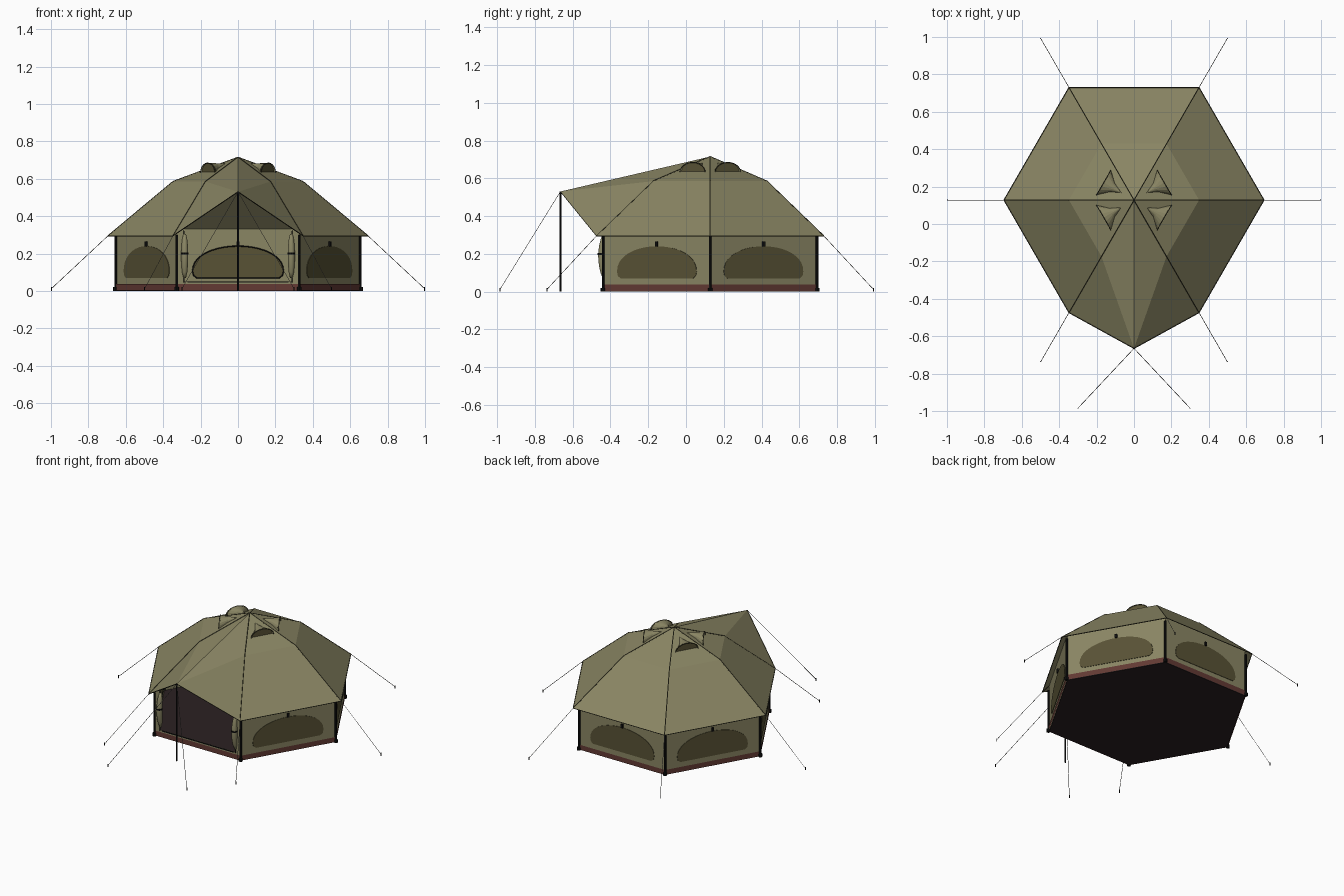
import bpy, bmesh, math
from mathutils import Vector, Matrix

if "Cube" in bpy.data.objects:
    bpy.data.objects.remove(bpy.data.objects["Cube"])

CY = 0.128                                   # centre of the hexagon in y
R_EAVE, R_MID, R_WALL = 0.695, 0.348, 0.65
Z_EAVE, Z_MID, Z_TOP, Z_WALL = 0.295, 0.585, 0.715, 0.33
COS30 = math.cos(math.pi / 6)


def material(name, r, g, b):
    m = bpy.data.materials.new(name)
    m.diffuse_color = (r, g, b, 1)
    m.use_nodes = True
    m.node_tree.nodes["Principled BSDF"].inputs["Base Color"].default_value = m.diffuse_color
    return m


CANVAS = material("olive canvas", 0.255, 0.238, 0.127)
MESH = material("dark olive mesh", 0.098, 0.085, 0.036)
SEAM = material("seam olive", 0.045, 0.043, 0.022)
SKIRT = material("maroon skirt", 0.125, 0.042, 0.034)
FLOOR = material("dark floor", 0.024, 0.015, 0.016)
BLACK = material("black fittings", 0.006, 0.006, 0.006)
ROPE = material("grey rope", 0.09, 0.09, 0.085)


def add(name, bm, mat):
    me = bpy.data.meshes.new(name)
    bm.to_mesh(me)
    bm.free()
    me.materials.append(mat)
    ob = bpy.data.objects.new(name, me)
    bpy.context.collection.objects.link(ob)
    return ob


def mesh(name, verts, faces, mat):
    bm = bmesh.new()
    vs = [bm.verts.new(v) for v in verts]
    for f in faces:
        bm.faces.new([vs[i] for i in f])
    bmesh.ops.recalc_face_normals(bm, faces=bm.faces)
    return add(name, bm, mat)


def rods(name, segments, r, mat, sides=6):
    """Straight round rods between pairs of points, in one object."""
    bm = bmesh.new()
    for a, b in segments:
        a, b = Vector(a), Vector(b)
        d = b - a
        rot = d.to_track_quat('Z', 'Y').to_matrix().to_4x4()
        bmesh.ops.create_cone(bm, cap_ends=True, segments=sides, radius1=r, radius2=r,
                              depth=d.length, matrix=Matrix.Translation((a + b) / 2) @ rot)
    return add(name, bm, mat)


def box(name, center, size, mat, frame=Matrix.Identity(4)):
    bm = bmesh.new()
    bmesh.ops.create_cube(bm, size=1, matrix=frame @ Matrix.Translation(center)
                          @ Matrix.Diagonal((*size, 1)))
    return add(name, bm, mat)


def corner(i, r, z):
    a = math.radians(60 * i)
    return Vector((r * math.cos(a), CY + r * math.sin(a), z))


def panel_frame(i):
    """Local frame of side i: x along the wall, y outward, origin on the hexagon axis."""
    a = math.radians(60 * i + 30)
    return Matrix.Translation((0, CY, 0)) @ Matrix.Rotation(a - math.pi / 2, 4, 'Z')


FRONT = 4                                    # side index that faces -y
apex = Vector((0, CY, Z_TOP))
peak = Vector((0, -0.665, 0.53))
eave = [corner(i, R_EAVE, Z_EAVE) for i in range(6)]
mid = [corner(i, R_MID, Z_MID) for i in range(6)]

# Roof sheet: five two-slope panels plus the porch canopy at the front
faces = []
for i in range(6):
    j = (i + 1) % 6
    if i == FRONT:
        faces += [(12, 6 + i, 13), (12, 13, 6 + j), (6 + i, i, 13), (6 + j, 13, j)]
    else:
        faces += [(12, 6 + i, 6 + j), (6 + i, i, j, 6 + j)]
mesh("roof", eave + mid + [apex, peak], faces, CANVAS)

# Seams on the ridges and round the eaves
seams = []
for i in range(6):
    seams += [(apex, mid[i]), (mid[i], eave[i])]
    if i != FRONT:
        seams.append((eave[i], eave[(i + 1) % 6]))
seams += [(eave[4], peak), (peak, eave[5])]
rods("roof_seams", seams, 0.0028, SEAM, 4)

# Floor and skirt band
bm = bmesh.new()
bmesh.ops.create_cone(bm, cap_ends=True, segments=6, radius1=R_WALL, radius2=R_WALL, depth=0.008,
                      matrix=Matrix.Translation((0, CY, 0.005)) @ Matrix.Rotation(math.pi / 6, 4, 'Z'))
# orient the slab so that a corner lies on +x
ang = math.atan2(next(iter(bm.verts)).co.y - CY, next(iter(bm.verts)).co.x)
off = ang - round(ang / (math.pi / 3)) * math.pi / 3
bmesh.ops.rotate(bm, verts=bm.verts, cent=(0, CY, 0), matrix=Matrix.Rotation(-off, 3, 'Z'))
add("floor", bm, FLOOR)
ring = [corner(i, R_WALL + 0.005, z) for z in (0.003, 0.037) for i in range(6)]
mesh("skirt", ring, [(i, (i + 1) % 6, 6 + (i + 1) % 6, 6 + i) for i in range(6)], SKIRT)

# Walls on the five closed sides
ring = [corner(i, R_WALL, z) for z in (0.008, Z_WALL) for i in range(6)]
mesh("walls", ring, [(i, (i + 1) % 6, 6 + (i + 1) % 6, 6 + i) for i in range(6) if i != FRONT], CANVAS)

# Arched window outline, flat at the bottom with softened corners
W, Z0, Z1, H = 0.243, 0.07, 0.105, 0.135
arch = [(W * math.cos(math.pi * k / 20), Z1 + H * math.sin(math.pi * k / 20) ** 0.9) for k in range(21)]
arch += [(-W + 0.005, 0.083), (-W + 0.022, Z0), (W - 0.022, Z0), (W - 0.005, 0.083)]
apo = R_WALL * COS30
for i in range(6):
    if i == FRONT:
        continue
    F = panel_frame(i)
    n = len(arch)
    pts = [F @ Vector((x, apo + d, z)) for d in (-0.003, 0.003) for x, z in arch]
    fs = [tuple(range(n)), tuple(range(n, 2 * n))]
    fs += [(k, (k + 1) % n, n + (k + 1) % n, n + k) for k in range(n)]
    mesh(f"window_{i}", pts, fs, MESH)
    inner = [F @ Vector((x, apo - 0.004, z)) for x, z in arch]
    rods(f"window_zip_{i}", [(inner[k], inner[(k + 1) % n]) for k in range(n)], 0.003, BLACK, 4)
    box(f"window_toggle_{i}", (0, apo + 0.004, 0.252), (0.014, 0.012, 0.026), BLACK, F)

# Corner poles with feet
rods("corner_poles", [(corner(i, R_WALL + 0.004, 0), corner(i, R_WALL + 0.004, 0.298)) for i in range(6)],
     0.0075, BLACK, 8)
rods("pole_feet", [(corner(i, R_WALL + 0.006, 0), corner(i, R_WALL + 0.006, 0.02)) for i in range(6)],
     0.012, BLACK, 8)

# Open doorway: jambs, sill and the two tied-back door rolls
FF = panel_frame(FRONT)
box("door_sill", (0, apo, 0.04), (0.62, 0.004, 0.02), CANVAS, FF)
box("door_sill_zip", (0, apo + 0.003, 0.047), (0.54, 0.005, 0.006), BLACK, FF)
for side, s in (("left", -1), ("right", 1)):
    yf = CY - apo
    box(f"door_jamb_{side}", (s * 0.307, yf, 0.18), (0.036, 0.004, 0.29), CANVAS)
    rods(f"door_zip_{side}", [((s * 0.288, yf - 0.003, 0.045), (s * 0.288, yf - 0.003, 0.32))], 0.003, BLACK, 4)
    bm = bmesh.new()
    rows = []
    for k in range(9):
        t = k / 8
        r = 0.007 + 0.012 * math.sin(math.pi * t) ** 0.6
        rows.append([bm.verts.new((s * 0.285 + r * math.cos(a), yf - 0.012 * math.sin(math.pi * t)
                                   + r * math.sin(a), 0.07 + 0.235 * t))
                     for a in [math.tau * q / 10 for q in range(10)]])
    for a, b in zip(rows, rows[1:]):
        for q in range(10):
            bm.faces.new((a[q], a[(q + 1) % 10], b[(q + 1) % 10], b[q]))
    bm.faces.new(rows[0][::-1])
    bm.faces.new(rows[-1])
    bmesh.ops.recalc_face_normals(bm, faces=bm.faces)
    roll = add(f"door_roll_{side}", bm, CANVAS)
    for p in roll.data.polygons:
        p.use_smooth = True
    rods(f"door_strap_{side}", [((s * 0.285, yf - 0.012, 0.195), (s * 0.285, yf - 0.012, 0.205))],
         0.021, BLACK, 10)

# Roof vents: a flared hood with a mesh mouth on each of the four side panels


def roof_z(u):
    return Z_TOP - (Z_TOP - Z_MID) * u / (R_MID * COS30)


for i in (0, 2, 3, 5):
    F = panel_frame(i)
    N = 10
    pts = [F @ Vector((0, 0.078, roof_z(0.078)))]
    for u, w, h in ((0.135, 0.027, 0.026), (0.187, 0.077, 0.05)):
        for k in range(N + 1):
            t = math.pi * k / N
            pts.append(F @ Vector((w * math.cos(t), u, roof_z(u) + h * math.sin(t))))
    fs = []
    for k in range(N):
        a, b = 1 + k, 2 + N + k
        fs += [(0, a, a + 1), (a, b, b + 1, a + 1)]
    mesh(f"vent_hood_{i}", pts, fs, CANVAS)
    rim = pts[2 + N:]
    mouth = [p + (F.to_3x3() @ Vector((0, -0.006, 0))) for p in rim]
    mesh(f"vent_mesh_{i}", mouth, [tuple(range(N + 1))], MESH)
    rods(f"vent_rim_{i}", list(zip(rim, rim[1:])), 0.0022, SEAM, 4)

# Porch pole, guy ropes and ground pegs
rods("porch_pole", [((0, -0.665, 0), peak)], 0.005, BLACK, 8)
ropes = [(eave[i], corner(i, 0.998, 0.012)) for i in range(6)]
ropes += [(peak, Vector((s * 0.3, -0.985, 0.012))) for s in (-1, 1)]
rods("guy_ropes", ropes, 0.0015, ROPE, 4)
rods("ground_pegs", [(Vector((b.x, b.y, 0)), Vector((b.x, b.y, 0.02))) for a, b in ropes], 0.003, BLACK, 6)
